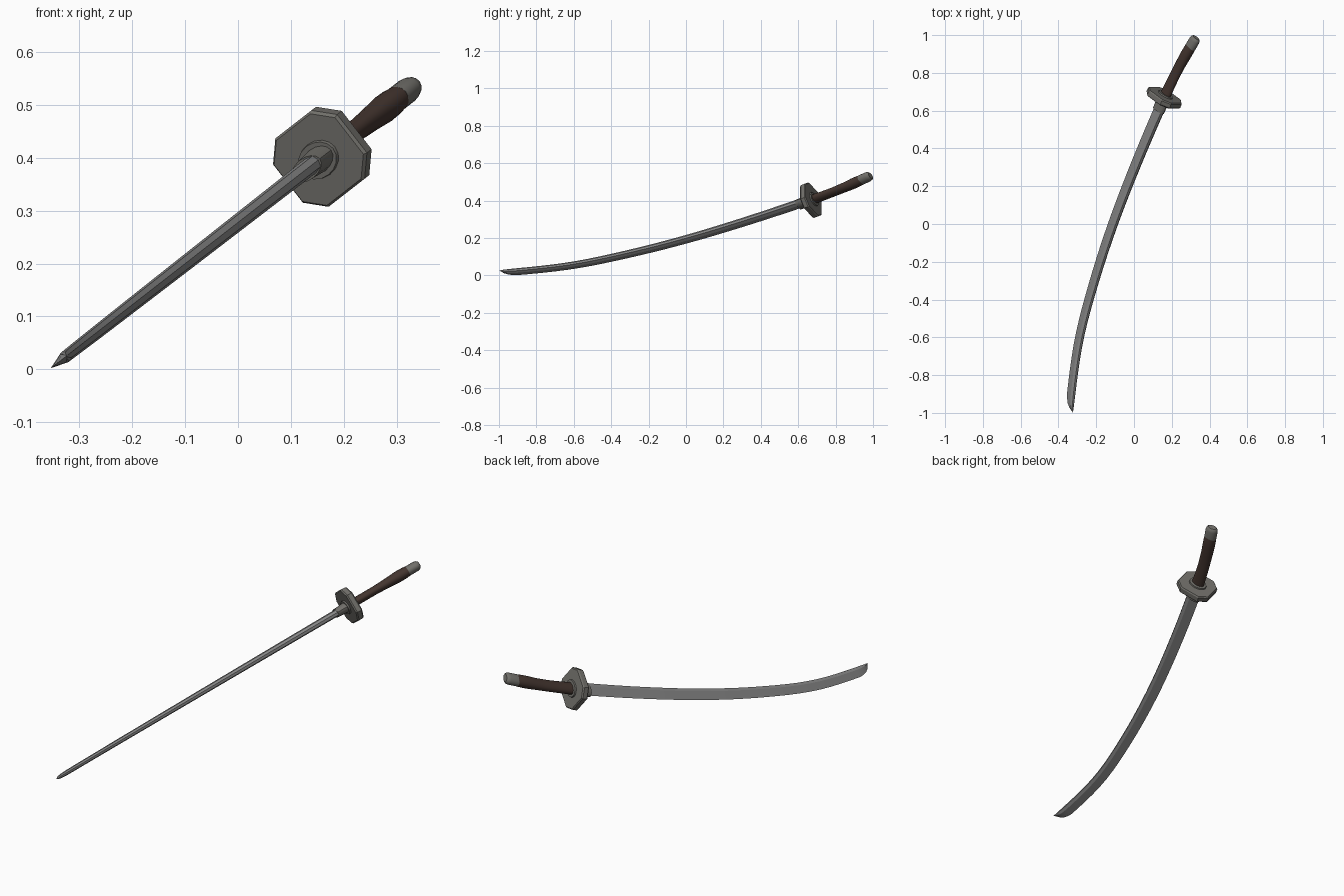
import bpy, bmesh, math
from mathutils import Vector

if "Cube" in bpy.data.objects:
    bpy.data.objects.remove(bpy.data.objects["Cube"])

# Sword plane: U (tilted sideways) and Y; W is the plane's normal
A = math.radians(37.9)
U = Vector((math.cos(A), 0, math.sin(A)))
Y = Vector((0, 1, 0))
W = Vector((-math.sin(A), 0, math.cos(A)))
ORIGIN = Vector((0, 0, 0.278))

# Centre curve: (y, u)
PTS = [(-1.2, -.455), (-.9, -.423), (-.6, -.367), (-.3, -.267), (0, -.143), (.3, .003),
       (.62, .175), (.817, .293), (.985, .415), (1.15, .54)]


def curve(y):
    """Smooth interpolation of the centre curve, returns u and slope."""
    i = 1
    while i < len(PTS) - 3 and y > PTS[i + 1][0]:
        i += 1
    (ya, ua), (y0, u0), (y1, u1), (yb, ub) = PTS[i - 1:i + 3]
    m0, m1 = (u1 - ua) / (y1 - ya), (ub - u0) / (yb - y0)
    h = y1 - y0
    t = (y - y0) / h
    u = ((2*t**3 - 3*t**2 + 1) * u0 + (t**3 - 2*t**2 + t) * h * m0
         + (3*t**2 - 2*t**3) * u1 + (t**3 - t**2) * h * m1)
    return u, m0 * (1 - t) + m1 * t


def place(y, p, w, along=0):
    """Point at curve station y, offset p to the spine side, w across, and along the curve."""
    u, s = curve(y)
    n = math.hypot(1, s)
    tu, ty = s / n, 1 / n
    return ORIGIN + U * (u + ty * p + tu * along) + Y * (y - tu * p + ty * along) + W * w


def material(name, rgb):
    m = bpy.data.materials.new(name)
    m.diffuse_color = (*rgb, 1)
    m.use_nodes = True
    m.node_tree.nodes["Principled BSDF"].inputs["Base Color"].default_value = m.diffuse_color
    return m


STEEL = material("blade_steel", (.25, .25, .25))
IRON = material("dark_iron", (.165, .16, .145))
BROWN = material("brown_wrap", (.058, .036, .029))


def loft(name, rings, mat, angle=35):
    """Skin a list of equal-length closed rings, capping both ends."""
    bm = bmesh.new()
    vs = [[bm.verts.new(c) for c in r] for r in rings]
    n = len(vs[0])
    for a, b in zip(vs, vs[1:]):
        for i in range(n):
            j = (i + 1) % n
            bm.faces.new((a[i], a[j], b[j], b[i]))
    bm.faces.new(vs[0][::-1])
    bm.faces.new(vs[-1])
    bmesh.ops.remove_doubles(bm, verts=bm.verts, dist=1e-5)
    bmesh.ops.recalc_face_normals(bm, faces=bm.faces)
    me = bpy.data.meshes.new(name)
    bm.to_mesh(me)
    bm.free()
    ob = bpy.data.objects.new(name, me)
    bpy.context.collection.objects.link(ob)
    me.materials.append(mat)
    bpy.ops.object.select_all(action='DESELECT')
    ob.select_set(True)
    bpy.context.view_layer.objects.active = ob
    bpy.ops.object.shade_smooth_by_angle(angle=math.radians(angle))
    return ob


def oval(y, p, w, along=0, n=16):
    return [place(y, p * math.cos(2*math.pi*i/n), w * math.sin(2*math.pi*i/n), along)
            for i in range(n)]


# Blade: spine ridge, bevels and a sharp edge that sweeps up to the point
def blade_ring(y, keep=1):
    k = (y + 1) / 1.65
    h = .026 + .007 * k
    t = (.011 + .006 * k) * (keep ** .6 if keep < 1 else 1)
    q = lambda f: h - 2 * h * f * keep
    return [place(y, q(f), s * t) for f, s in
            ((0, 0), (.07, .75), (.35, 1), (1, 0), (.35, -1), (.07, -.75))]


body = [blade_ring(.64 - 1.54 * i / 24) for i in range(25)]
tip = [blade_ring(y, k) for y, k in ((-.925, .93), (-.95, .78), (-.972, .5), (-.985, .22), (-.994, .01))]
loft("blade", body + tip, STEEL, 20)

# Blade collar
loft("blade_collar", [oval(.6, .037, .021), oval(.655, .038, .025)], IRON)

# Guard: chamfered octagonal plate with softened rims
def octagon(scale, along):
    a, b, c, d = .089, .046, .05, .082
    return [place(.668, p * scale, w * scale, along) for p, w in
            ((a, b), (c, d), (-c, d), (-a, b), (-a, -b), (-c, -d), (c, -d), (a, -b))]


loft("guard", [octagon(.95, -.017), octagon(1, -.011), octagon(1, .011), octagon(.95, .017)], IRON, 20)

# Washers on both guard faces
for side, label in ((-1, "front"), (1, "rear")):
    loft(label + "_washer", [oval(.668, .046, .036, side * .014),
                             oval(.668, .044, .034, side * .024)], IRON)

# Grip: oval, waisted, swelling before the cap
loft("grip", [oval(y, p, w) for y, p, w in
              ((.675, .033, .020), (.73, .031, .020), (.79, .030, .020), (.85, .030, .023),
               (.895, .031, .027), (.925, .031, .026), (.945, .030, .023))], BROWN)

# End cap
loft("end_cap", [oval(y, p, w) for y, p, w in
                 ((.935, .031, .024), (.972, .031, .024), (.982, .028, .021), (.987, .021, .015))], IRON)
